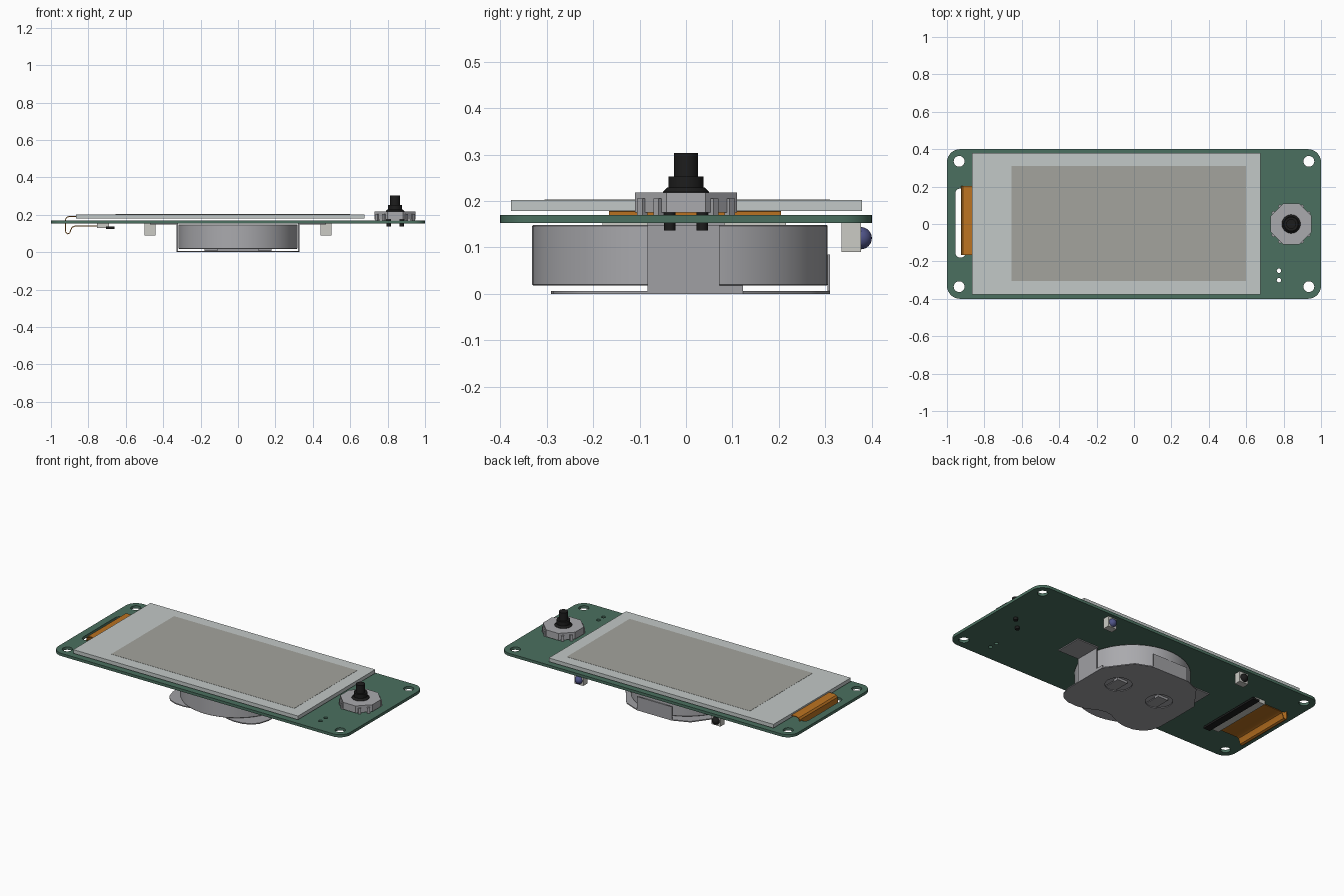
import bpy, bmesh
from math import sin, cos, pi, radians
from mathutils import Matrix, Vector

if "Cube" in bpy.data.objects:
    bpy.data.objects.remove(bpy.data.objects["Cube"])


def mat(name, r, g, b):
    m = bpy.data.materials.new(name)
    m.diffuse_color = (r, g, b, 1)
    m.use_nodes = True
    m.node_tree.nodes["Principled BSDF"].inputs["Base Color"].default_value = m.diffuse_color
    return m


GREEN = mat("board_green", 0.07, 0.16, 0.115)
GLASS = mat("glass_pale", 0.54, 0.58, 0.57)
SCREEN = mat("screen_grey", 0.37, 0.37, 0.34)
ORANGE = mat("flex_orange", 0.5, 0.17, 0.015)
BLACK = mat("black", 0.012, 0.012, 0.012)
BLUE = mat("lens_blue", 0.08, 0.09, 0.25)
STEEL = mat("steel", 0.4, 0.4, 0.42)
CLIP = mat("clip_metal", 0.35, 0.35, 0.37)
CREAM = mat("housing_cream", 0.6, 0.6, 0.56)


def finish(name, bm, material, smooth=True):
    bmesh.ops.recalc_face_normals(bm, faces=bm.faces)
    me = bpy.data.meshes.new(name)
    bm.to_mesh(me)
    bm.free()
    ob = bpy.data.objects.new(name, me)
    bpy.context.collection.objects.link(ob)
    me.materials.append(material)
    if smooth:
        bpy.ops.object.select_all(action='DESELECT')
        ob.select_set(True)
        bpy.context.view_layer.objects.active = ob
        bpy.ops.object.shade_smooth_by_angle(angle=radians(32))
    return ob


def add_box(bm, x0, x1, y0, y1, z0, z1):
    m = Matrix.Translation(((x0 + x1) / 2, (y0 + y1) / 2, (z0 + z1) / 2))
    bmesh.ops.create_cube(bm, size=1, matrix=m @ Matrix.Diagonal((x1 - x0, y1 - y0, z1 - z0, 1)))


def boxes(name, material, *dims):
    bm = bmesh.new()
    for d in dims:
        add_box(bm, *d)
    return finish(name, bm, material, False)


def add_lathe(bm, cx, cy, profile, n=32):
    # stacked rings of (radius, z), closed at both ends
    rings = [[bm.verts.new((cx + r * cos(2 * pi * i / n), cy + r * sin(2 * pi * i / n), z))
              for i in range(n)] for r, z in profile]
    for a, b in zip(rings, rings[1:]):
        for i in range(n):
            bm.faces.new((a[i], a[(i + 1) % n], b[(i + 1) % n], b[i]))
    bm.faces.new(rings[0])
    bm.faces.new(rings[-1])


def circle(cx, cy, r, n=24):
    return [(cx + r * cos(2 * pi * i / n), cy + r * sin(2 * pi * i / n)) for i in range(n)]


def rounded(x0, x1, y0, y1, r, n=8):
    pts = []
    for k, (cx, cy) in enumerate([(x1 - r, y1 - r), (x0 + r, y1 - r), (x0 + r, y0 + r), (x1 - r, y0 + r)]):
        for i in range(n + 1):
            a = (k + i / n) * pi / 2
            pts.append((cx + r * cos(a), cy + r * sin(a)))
    return pts


def sheet(name, loops, z0, z1, material):
    # flat plate from an outline plus hole loops
    cu = bpy.data.curves.new(name + "_outline", 'CURVE')
    cu.dimensions, cu.fill_mode = '2D', 'BOTH'
    cu.extrude = (z1 - z0) / 2
    for pts in loops:
        s = cu.splines.new('POLY')
        s.points.add(len(pts) - 1)
        for p, (x, y) in zip(s.points, pts):
            p.co = (x, y, 0, 1)
        s.use_cyclic_u = True
    tmp = bpy.data.objects.new(name + "_outline", cu)
    bpy.context.collection.objects.link(tmp)
    me = bpy.data.meshes.new_from_object(tmp.evaluated_get(bpy.context.evaluated_depsgraph_get()))
    bm = bmesh.new()
    bm.from_mesh(me)
    bpy.data.objects.remove(tmp)
    bpy.data.meshes.remove(me)
    bmesh.ops.remove_doubles(bm, verts=bm.verts, dist=1e-5)
    bmesh.ops.translate(bm, verts=bm.verts, vec=(0, 0, (z0 + z1) / 2))
    return finish(name, bm, material)


# circuit board with mounting holes, flex slot and two small pin holes
holes = [circle(sx * 0.935, sy * 0.335, 0.029) for sx in (-1, 1) for sy in (-1, 1)]
holes += [circle(0.775, y, 0.012, 16) for y in (-0.25, -0.3)]
holes.append(rounded(-0.955, -0.9, -0.18, 0.19, 0.027))
sheet("circuit_board", [rounded(-1, 1, -0.4, 0.4, 0.07)] + holes, 0.153, 0.17, GREEN)

# display glass and its active area
boxes("display_glass", GLASS, (-0.865, 0.675, -0.377, 0.379, 0.179, 0.202))
boxes("display_active_area", SCREEN, (-0.655, 0.6, -0.305, 0.31, 0.2, 0.203))

# flex ribbon curling through the slot
path = [(-0.862, 0.19), (-0.9, 0.191), (-0.914, 0.187), (-0.921, 0.178), (-0.923, 0.115),
        (-0.919, 0.103), (-0.91, 0.098), (-0.9, 0.102), (-0.894, 0.12), (-0.887, 0.133),
        (-0.872, 0.139), (-0.74, 0.139)]
bm = bmesh.new()
rows = []
for i, p in enumerate(path):
    a, b = Vector(path[max(i - 1, 0)]), Vector(path[min(i + 1, len(path) - 1)])
    t = (b - a).normalized() * 0.0025
    rows.append([bm.verts.new((p[0] + s * t.y, y, p[1] - s * t.x))
                 for s, y in ((1, -0.166), (1, 0.204), (-1, 0.204), (-1, -0.166))])
for a, b in zip(rows, rows[1:]):
    for i in range(4):
        bm.faces.new((a[i], a[(i + 1) % 4], b[(i + 1) % 4], b[i]))
bm.faces.new(rows[0])
bm.faces.new(rows[-1])
finish("flex_ribbon", bm, ORANGE)

# ribbon connector under the board
boxes("ribbon_connector", CREAM, (-0.755, -0.69, -0.18, 0.215, 0.13, 0.153))
boxes("connector_latch", BLACK, (-0.705, -0.66, -0.195, 0.228, 0.125, 0.137))

# joystick body: octagon with small teeth on the diagonal sides
JX = 0.84
o, c = 0.11, 0.042
octagon = [(o, -c), (o, c), (c, o), (-c, o), (-o, c), (-o, -c), (-c, -o), (c, -o)]
sheet("joystick_body", [[(JX + x, y) for x, y in octagon]], 0.175, 0.218, STEEL)
bm = bmesh.new()
for k in range(4):
    for s in (-0.025, 0.025):
        n = len(bm.verts)
        add_box(bm, 0.1, 0.116, s - 0.008, s + 0.008, 0.17, 0.205)
        bm.verts.ensure_lookup_table()
        bmesh.ops.transform(bm, verts=bm.verts[n:], matrix=Matrix.Translation((JX, 0, 0)) @
                            Matrix.Rotation(pi / 4 + k * pi / 2, 4, 'Z'))
finish("joystick_teeth", bm, STEEL, False)

# joystick stem and locating pins
bm = bmesh.new()
add_lathe(bm, JX, 0, [(0.05, 0.217), (0.05, 0.219), (0.04, 0.229), (0.038, 0.229),
                      (0.038, 0.253), (0.026, 0.253), (0.026, 0.303)])
finish("joystick_stem", bm, BLACK)
bm = bmesh.new()
for s in (-1, 1):
    add_lathe(bm, JX + s * 0.035, s * 0.035, [(0.012, 0.136), (0.012, 0.18)], 16)
finish("joystick_pins", bm, BLACK)

# coin cell
bm = bmesh.new()
add_lathe(bm, 0, -0.013, [(0.316, 0.018), (0.318, 0.02), (0.318, 0.146), (0.316, 0.148)], 64)
finish("coin_cell", bm, STEEL)

# battery clip plate: two front lobes, tapered back, two round openings
half = [(0.0, -0.235), (0.04, -0.242), (0.08, -0.262), (0.12, -0.28), (0.17, -0.29), (0.23, -0.286),
        (0.28, -0.265), (0.31, -0.23), (0.328, -0.17), (0.33, 0.12), (0.22, 0.27), (0.12, 0.31)]
outline = half + [(-x, y) for x, y in reversed(half[1:])]
sheet("clip_plate", [outline, circle(0.145, 0.04, 0.075), circle(-0.145, 0.04, 0.075)], 0, 0.006, CLIP)

# clip walls, solder feet, back stop and spring tongues
walls = [(-0.12, 0.12, 0.304, 0.31, 0, 0.085)]
for s in (-1, 1):
    def sx(a, b):
        return sorted((s * a, s * b))
    walls.append((*sx(0.322, 0.33), -0.083, 0.072, 0, 0.153))
    walls.append((*sx(0.322, 0.33), 0.07, 0.123, 0, 0.018))
    walls.append((*sx(0.322, 0.47), -0.083, 0.083, 0.147, 0.153))
    walls.append((*sx(0.11, 0.18), -0.04, 0.075, 0.004, 0.01))
    walls.append((*sx(0.11, 0.18), 0.045, 0.075, 0.01, 0.018))
boxes("clip_walls", CLIP, *walls)

# infrared emitter and receiver on the back edge
for name, x, lens in (("right", 0.47, BLUE), ("left", -0.47, BLACK)):
    boxes(name + "_sensor_housing", CREAM, (x - 0.03, x + 0.03, 0.335, 0.377, 0.09, 0.153))
    bm = bmesh.new()
    bmesh.ops.create_uvsphere(bm, u_segments=24, v_segments=12, radius=0.024,
                              matrix=Matrix.Translation((x, 0.376, 0.12)))
    finish(name + "_sensor_lens", bm, lens)
